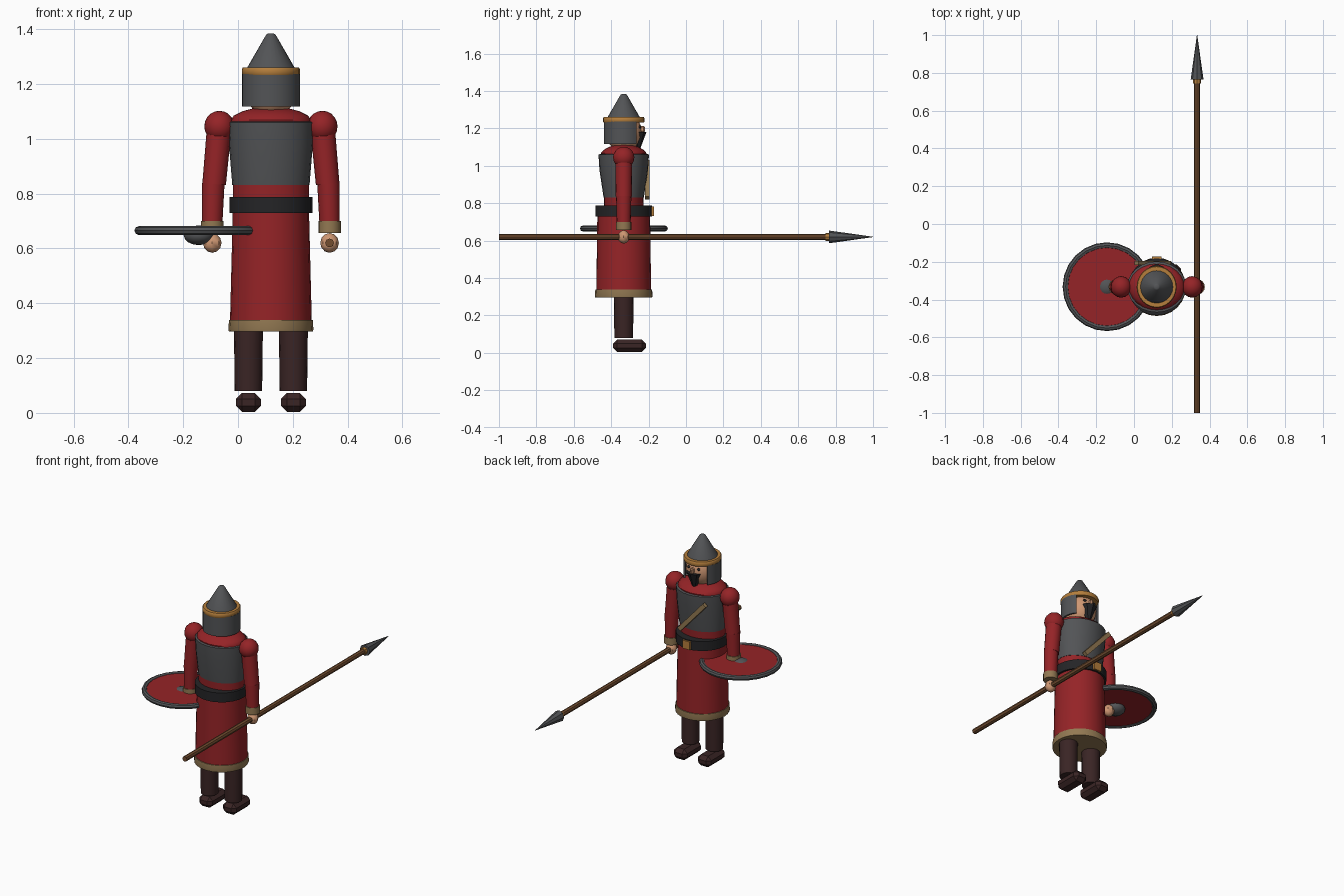
import bpy, bmesh, math
from mathutils import Vector, Matrix

if "Cube" in bpy.data.objects:
    bpy.data.objects.remove(bpy.data.objects["Cube"])

CX, CY = 0.12, -0.333  # body axis


def mat(name, rgb):
    m = bpy.data.materials.new(name)
    m.diffuse_color = (*rgb, 1)
    m.use_nodes = True
    m.node_tree.nodes["Principled BSDF"].inputs["Base Color"].default_value = m.diffuse_color
    return m


RED = mat("red_cloth", (0.30, 0.017, 0.02))
STEEL = mat("steel", (0.085, 0.088, 0.093))
GOLD = mat("brass", (0.46, 0.21, 0.045))
TAN = mat("tan_trim", (0.29, 0.19, 0.085))
BROWN = mat("dark_brown", (0.042, 0.018, 0.018))
SKIN = mat("skin", (0.62, 0.31, 0.17))
WOOD = mat("wood", (0.17, 0.075, 0.03))
BLACK = mat("black_leather", (0.018, 0.018, 0.02))


def finish(name, bm, m, smooth=True):
    bmesh.ops.recalc_face_normals(bm, faces=bm.faces)
    me = bpy.data.meshes.new(name)
    bm.to_mesh(me)
    bm.free()
    me.materials.append(m)
    ob = bpy.data.objects.new(name, me)
    bpy.context.collection.objects.link(ob)
    if smooth:
        bpy.ops.object.select_all(action='DESELECT')
        ob.select_set(True)
        bpy.context.view_layer.objects.active = ob
        bpy.ops.object.shade_smooth_by_angle(angle=math.radians(40))
    return ob


def lathe(name, rings, m, center=(CX, CY), n=24, arc=None, closed=False):
    """Stack elliptical rings (rx, ry, z); arc = (start, end) degrees for an open sweep."""
    bm = bmesh.new()
    a0, a1 = arc or (0, 360)
    count = n + 1 if arc else n
    rows = []
    for rx, ry, z in rings:
        angles = [math.radians(a0 + (a1 - a0) * i / n) for i in range(count)]
        rows.append([bm.verts.new((center[0] + rx * math.cos(a), center[1] + ry * math.sin(a), z))
                     for a in angles])
    pairs = list(zip(rows, rows[1:])) + ([(rows[-1], rows[0])] if closed else [])
    for lo, hi in pairs:
        for i in range(n):
            j = (i + 1) % count
            bm.faces.new((lo[i], lo[j], hi[j], hi[i]))
    if arc:
        bm.faces.new([r[0] for r in rows])
        bm.faces.new([r[-1] for r in rows])
    elif not closed:
        bm.faces.new(rows[0])
        bm.faces.new(rows[-1])
    return finish(name, bm, m)


def rod(name, p, q, r1, r2, m, n=16, smooth=True):
    p, q = Vector(p), Vector(q)
    bm = bmesh.new()
    rot = (q - p).to_track_quat('Z', 'Y').to_matrix().to_4x4()
    bmesh.ops.create_cone(bm, cap_ends=True, segments=n, radius1=r1, radius2=r2,
                          depth=(q - p).length, matrix=Matrix.Translation((p + q) / 2) @ rot)
    return finish(name, bm, m, smooth)


def ball(name, c, r, m, u=16, v=10, smooth=True):
    bm = bmesh.new()
    bmesh.ops.create_uvsphere(bm, u_segments=u, v_segments=v, radius=1,
                              matrix=Matrix.Translation(c) @ Matrix.Diagonal((*r, 1)))
    return finish(name, bm, m, smooth)


def box(name, c, size, m, tilt=0, bevel=0):
    bm = bmesh.new()
    bmesh.ops.create_cube(bm, size=1, matrix=Matrix.Diagonal((*size, 1)))
    if bevel:
        bmesh.ops.bevel(bm, geom=bm.edges[:], offset=bevel, segments=1, affect='EDGES')
    bm.transform(Matrix.Translation(c) @ Matrix.Rotation(tilt, 4, 'Y'))
    return finish(name, bm, m, False)


# Legs, boots and arms, one per side
for s, side in ((-1, "left"), (1, "right")):
    lx = CX + s * 0.082
    box(side + "_boot", (lx, -0.302, 0.038), (0.092, 0.176, 0.068), BROWN, bevel=0.022)
    rod(side + "_leg", (lx, CY, 0.08), (lx, CY, 0.40), 0.05, 0.054, BROWN)
    sx, ex, hx = CX + s * 0.188, CX + s * 0.207, CX + s * 0.214
    ball(side + "_shoulder", (sx, CY, 1.045), (0.055, 0.057, 0.057), RED)
    rod(side + "_upper_arm", (ex, CY, 0.835), (sx, CY, 1.045), 0.043, 0.045, RED)
    rod(side + "_forearm", (hx, CY, 0.69), (ex + s * 0.003, CY, 0.838), 0.037, 0.041, RED)
    rod(side + "_cuff", (hx, CY, 0.657), (hx, CY, 0.70), 0.041, 0.041, TAN)
    ball(side + "_hand", (hx, CY, 0.62), (0.034, 0.031, 0.036), SKIN, 8, 6)

# Robe, belt and torso
lathe("skirt", [(0.15, 0.147, 0.30), (0.139, 0.141, 0.735)], RED)
lathe("hem", [(0.153, 0.152, 0.296), (0.155, 0.154, 0.305), (0.153, 0.152, 0.338)], TAN)
lathe("belt", [(0.151, 0.151, 0.73), (0.151, 0.151, 0.788)], BLACK)
lathe("torso", [(0.139, 0.104, 0.73), (0.139, 0.106, 0.84), (0.147, 0.122, 1.068), (0.135, 0.108, 1.085),
                (0.105, 0.08, 1.10), (0.06, 0.05, 1.112)], RED)
lathe("breastplate", [(0.141, 0.108, 0.832), (0.153, 0.13, 0.98), (0.156, 0.135, 1.06), (0.15, 0.13, 1.062)],
      STEEL)
box("buckle", (CX, CY + 0.151, 0.758), (0.05, 0.02, 0.05), GOLD)
box("shoulder_strap", (0.10, -0.207, 0.925), (0.026, 0.022, 0.26), TAN, tilt=math.radians(-42))

# Head and face
lathe("neck", [(0.05, 0.05, 1.08), (0.05, 0.05, 1.15)], SKIN)
ball("head", (CX, CY, 1.18), (0.092, 0.097, 0.105), SKIN)
rod("beard", (CX, CY + 0.075, 1.095), (CX, CY + 0.072, 1.18), 0.015, 0.05, BLACK, 8)
box("moustache", (CX, CY + 0.095, 1.172), (0.06, 0.022, 0.016), BLACK, bevel=0.005)
box("nose", (CX, CY + 0.1, 1.196), (0.02, 0.026, 0.034), SKIN, bevel=0.006)
for s in (-1, 1):
    ball("eye", (CX + s * 0.034, CY + 0.086, 1.207), (0.01, 0.008, 0.008), BLACK, 8, 6)

# Helmet: open neck guard, brass band, pointed cap
lathe("neck_guard", [(0.106, 0.106, 1.117), (0.106, 0.106, 1.236), (0.097, 0.097, 1.236), (0.097, 0.097, 1.117)],
      STEEL, arc=(140, 400), closed=True)
lathe("helmet_band", [(0.102, 0.108, 1.232), (0.106, 0.111, 1.238), (0.106, 0.111, 1.254), (0.102, 0.107, 1.26)],
      GOLD)
lathe("helmet_cap", [(0.09, 0.09, 1.25), (0.085, 0.085, 1.262), (0.017, 0.017, 1.38), (0.01, 0.01, 1.384)], STEEL)

# Spear lying along y in the right hand
SX, SZ = CX + 0.214, 0.62
rod("spear_shaft", (SX, -1, SZ), (SX, 0.77, SZ), 0.016, 0.016, WOOD, 8)
rod("spear_collar", (SX, 0.745, SZ), (SX, 0.768, SZ), 0.021, 0.021, GOLD, 8)
rod("spear_head", (SX, 0.765, SZ), (SX, 1, SZ), 0.034, 0.001, STEEL, 8)

# Round shield held flat at the left hand
SC = (-0.143, -0.332)
lathe("shield_face", [(0.222, 0.222, 0.656), (0.222, 0.222, 0.674)], RED, SC)
tube = [(0.219 + 0.016 * math.cos(k * math.pi / 4), 0.665 + 0.016 * math.sin(k * math.pi / 4)) for k in range(8)]
lathe("shield_rim", [(r, r, z) for r, z in tube], STEEL, SC, closed=True)
ball("shield_boss", (*SC, 0.648), (0.055, 0.055, 0.036), STEEL, 16, 8)
